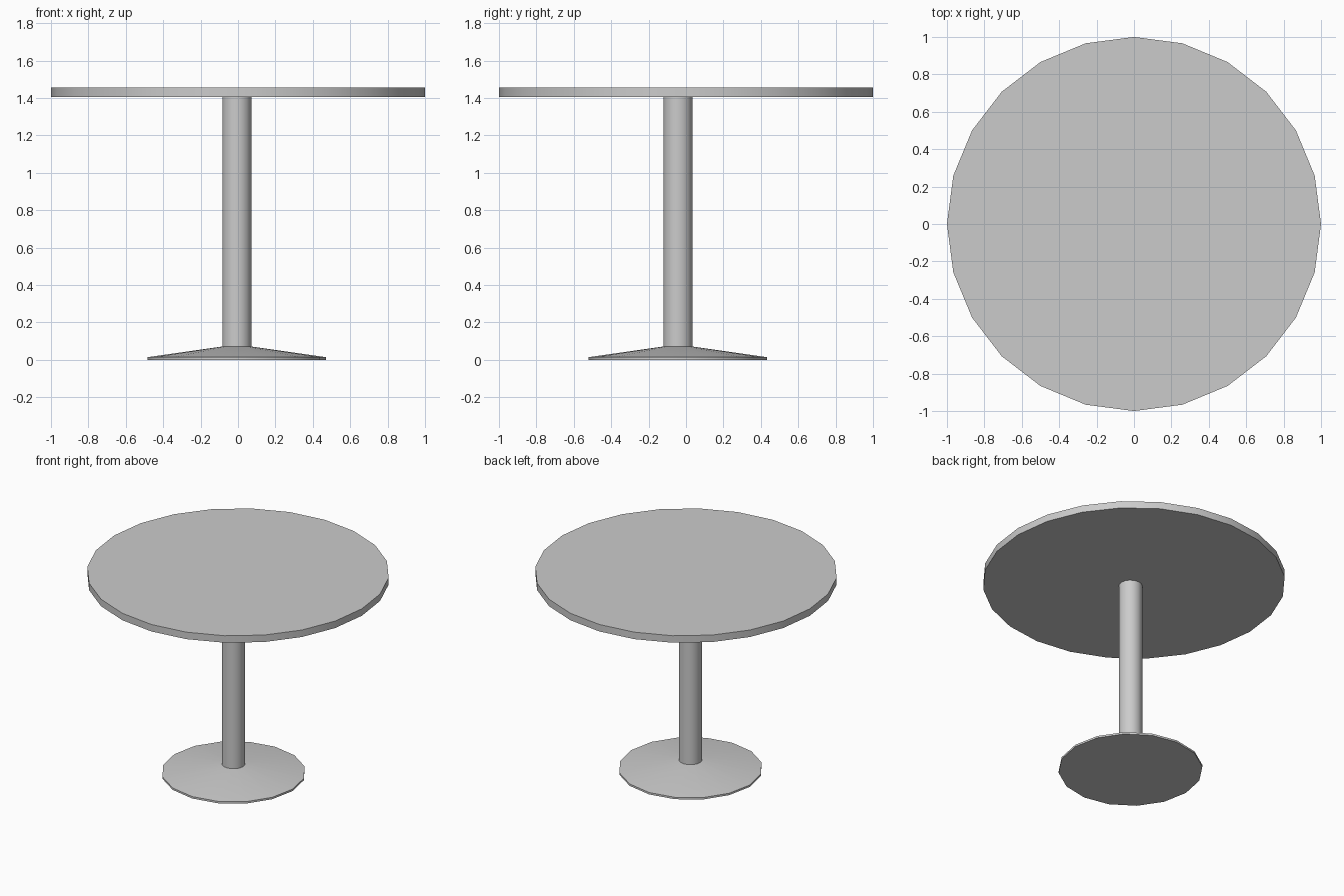
import bpy
import bmesh
import math

if "Cube" in bpy.data.objects:
    bpy.data.objects.remove(bpy.data.objects["Cube"])

AXIS = (-0.006, -0.043)  # pedestal sits slightly off the tabletop centre


def lathe(name, rings, sides, centre):
    """Closed solid through (radius, z) rings, capped at both ends."""
    bm = bmesh.new()
    loops = []
    for r, z in rings:
        loops.append([bm.verts.new((centre[0] + r * math.cos(2 * math.pi * i / sides),
                                    centre[1] + r * math.sin(2 * math.pi * i / sides), z))
                      for i in range(sides)])
    for low, high in zip(loops, loops[1:]):
        for i in range(sides):
            j = (i + 1) % sides
            bm.faces.new((low[i], low[j], high[j], high[i]))
    bm.faces.new(loops[0][::-1])
    bm.faces.new(loops[-1])
    mesh = bpy.data.meshes.new(name)
    bm.to_mesh(mesh)
    bm.free()
    obj = bpy.data.objects.new(name, mesh)
    bpy.context.collection.objects.link(obj)
    bpy.ops.object.select_all(action='DESELECT')
    obj.select_set(True)
    bpy.context.view_layer.objects.active = obj
    bpy.ops.object.shade_smooth_by_angle(angle=math.radians(30))
    return obj


# Round tabletop
lathe("tabletop", [(1.0, 1.404), (1.0, 1.455)], 24, (0, 0))

# Central column
lathe("column", [(0.078, 0.07), (0.078, 1.404)], 16, AXIS)

# Shallow conical foot with a thin rim
lathe("base", [(0.477, 0.0), (0.477, 0.014), (0.078, 0.071)], 16, AXIS)
